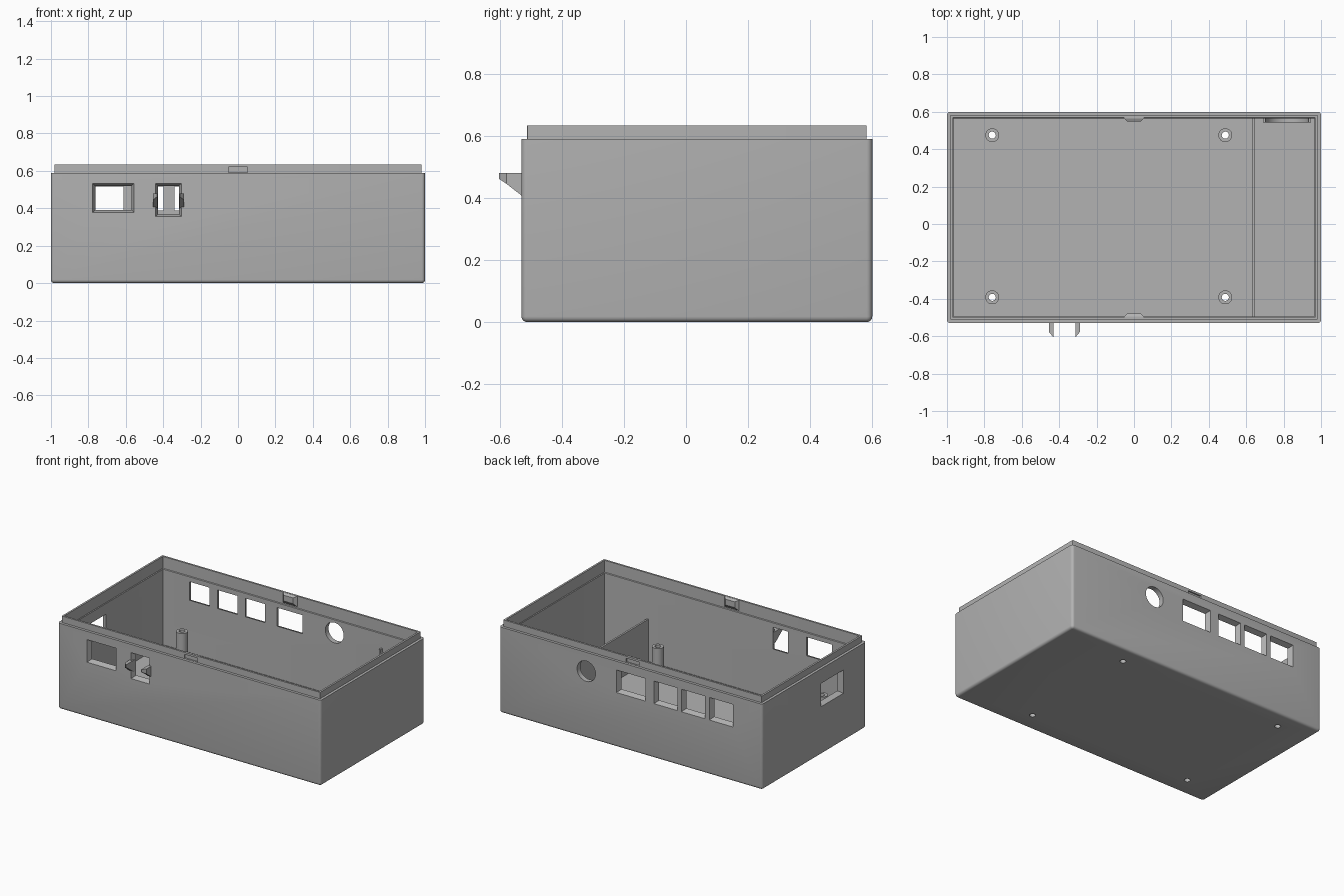
import bpy, bmesh, math
from mathutils import Vector

if "Cube" in bpy.data.objects:
    bpy.data.objects.remove(bpy.data.objects["Cube"], do_unlink=True)

grey = bpy.data.materials.new("plastic_grey")
grey.use_nodes = True
colour = (0.45, 0.45, 0.45, 1)
grey.diffuse_color = colour
grey.node_tree.nodes["Principled BSDF"].inputs["Base Color"].default_value = colour

FRONT, BACK = -0.53, 0.60
MID_Y, HALF_Y = (FRONT + BACK) / 2, (BACK - FRONT) / 2
WALL = 0.035
FLOOR = 0.03


def add_loft(bm, rings, closed=False):
    """Skin a list of equally long point rings; cap the ends unless closed."""
    loops = [[bm.verts.new(p) for p in ring] for ring in rings]
    pairs = list(zip(loops, loops[1:]))
    if closed:
        pairs.append((loops[-1], loops[0]))
    n = len(loops[0])
    for a, b in pairs:
        for i in range(n):
            j = (i + 1) % n
            bm.faces.new((a[i], a[j], b[j], b[i]))
    if not closed:
        bm.faces.new(loops[0][::-1])
        bm.faces.new(loops[-1])


def finish(name, bm):
    bmesh.ops.recalc_face_normals(bm, faces=bm.faces)
    mesh = bpy.data.meshes.new(name)
    bm.to_mesh(mesh)
    bm.free()
    mesh.materials.append(grey)
    ob = bpy.data.objects.new(name, mesh)
    bpy.context.collection.objects.link(ob)
    return ob


def smooth(ob):
    bpy.ops.object.select_all(action='DESELECT')
    ob.select_set(True)
    bpy.context.view_layer.objects.active = ob
    bpy.ops.object.shade_smooth_by_angle(angle=math.radians(30))


def loft(name, rings, closed=False):
    bm = bmesh.new()
    add_loft(bm, rings, closed)
    return finish(name, bm)


def rounded(inset, z, r):
    """Rounded rectangle, inset from the outer wall."""
    hx, hy = 1 - inset, HALF_Y - inset
    pts = []
    for k, (sx, sy) in enumerate([(1, 1), (-1, 1), (-1, -1), (1, -1)]):
        for i in range(6):
            a = math.pi / 2 * (k + i / 5)
            pts.append(Vector((sx * (hx - r) + r * math.cos(a),
                               MID_Y + sy * (hy - r) + r * math.sin(a), z)))
    return pts


def rect(axis, d, u0, u1, z0, z1):
    """Upright rectangle across the given axis, at distance d along it."""
    pts = [(u0, z0), (u1, z0), (u1, z1), (u0, z1)]
    return [(u, d, z) if axis == 'y' else (d, u, z) for u, z in pts]


def circle(centre, r, axis, n=32):
    c = Vector(centre)
    out = []
    for i in range(n):
        a = 2 * math.pi * i / n
        u, v = r * math.cos(a), r * math.sin(a)
        out.append(c + (Vector((u, v, 0)) if axis == 'z' else Vector((u, 0, v))))
    return out


def add_opening(bm, axis, wall, out, u0, u1, z0, z1):
    """Port cutter whose opening flares slightly towards the outside."""
    rings = []
    for depth in (-0.01, WALL + 0.01):
        t = depth / WALL * 0.014
        rings.append(rect(axis, wall - out * depth, u0 + t, u1 - t, z0 + t, z1 - t))
    add_loft(bm, rings)


# Shell: rounded outside, stepped lip, then down the inside to the floor
R = 0.018
rings = []
for i in range(5):
    a = math.pi / 2 * i / 4
    rings.append(rounded(R * (1 - math.sin(a)), R * (1 - math.cos(a)),
                         R - R * (1 - math.sin(a)) * 0.8))
rings += [rounded(0, 0.59, R), rounded(0.018, 0.59, 0.003), rounded(0.018, 0.634, 0.003),
          rounded(0.031, 0.634, 0.002), rounded(0.031, 0.553, 0.002),
          rounded(WALL, 0.549, 0.002), rounded(WALL, FLOOR, 0.002)]
shell = loft("case_shell", rings)

# Cutters for ports, round hole, latch pockets and screw holes
bm = bmesh.new()
for u0, u1 in [(-0.112, 0.108), (-0.354, -0.177), (-0.565, -0.385), (-0.777, -0.597)]:
    add_opening(bm, 'y', BACK, 1, u0, u1, 0.375, 0.53)
add_opening(bm, 'y', FRONT, -1, -0.777, -0.556, 0.378, 0.533)
add_opening(bm, 'y', FRONT, -1, -0.441, -0.302, 0.355, 0.533)
add_opening(bm, 'x', -1, -1, -0.28, -0.04, 0.33, 0.49)
add_loft(bm, [circle((0.338, y, 0.46), 0.07, 'y') for y in (BACK + 0.02, BACK - 0.06)])
for wall, out in ((FRONT, -1), (BACK, 1)):
    add_loft(bm, [rect('y', wall - out * d, -w, w, 0.592, 0.62)
                  for d, w in ((0.005, 0.05), (0.029, 0.05))])
BOSSES = [(x, y) for x in (-0.758, 0.488) for y in (-0.392, 0.475)]
for x, y in BOSSES:
    add_loft(bm, [circle((x, y, z), 0.019, 'z', 24) for z in (-0.02, FLOOR + 0.02)])
cutter = finish("port_cutters", bm)
cutter.hide_render = True
mod = shell.modifiers.new("ports", 'BOOLEAN')
mod.operation = 'DIFFERENCE'
mod.solver = 'EXACT'
mod.object = cutter
bpy.context.view_layer.objects.active = shell
bpy.ops.object.modifier_apply(modifier=mod.name)
bpy.data.objects.remove(cutter, do_unlink=True)
smooth(shell)

# Hollow screw posts on the floor
for i, (x, y) in enumerate(BOSSES):
    post = loft(f"screw_post_{i + 1}",
                [circle((x, y, z), r, 'z', 24) for r, z in
                 ((0.037, 0.025), (0.037, 0.213), (0.019, 0.213), (0.019, 0.025))], closed=True)
    smooth(post)

# Divider wall
loft("divider", [rect('x', x, FRONT + 0.03, BACK - 0.03, 0.025, 0.32) for x in (0.633, 0.646)])

# Latch bumps behind the lip pockets
for name, wall, out in (("front_latch", FRONT, -1), ("back_latch", BACK, 1)):
    loft(name, [rect('y', wall - out * d, -w, w, z0, z1) for d, w, z0, z1 in
                ((0.0285, 0.056, 0.56, 0.633), (0.036, 0.052, 0.565, 0.633),
                 (0.052, 0.036, 0.585, 0.625))])

# Hooks either side of the front slot
for name, inner, side in (("right_hook", -0.43, -1), ("left_hook", -0.314, 1)):
    loft(name, [[(inner, y, 0.48), (inner + side * w, y, 0.48),
                 (inner + side * w, y, z), (inner, y, z)] for y, w, z in
                ((-0.5, 0.024, 0.395), (-0.53, 0.024, 0.408),
                 (-0.578, 0.024, 0.445), (-0.603, 0.003, 0.462))])

# Half-round cradle on the inside of the back wall
arc = []
for i in range(25):
    a = math.pi * (1 + i / 24)
    arc.append([(0.818 + r * math.cos(a), y, 0.45 + r * math.sin(a))
                for r, y in ((0.128, 0.57), (0.128, 0.543), (0.116, 0.543), (0.116, 0.57))])
smooth(loft("cradle", arc))
